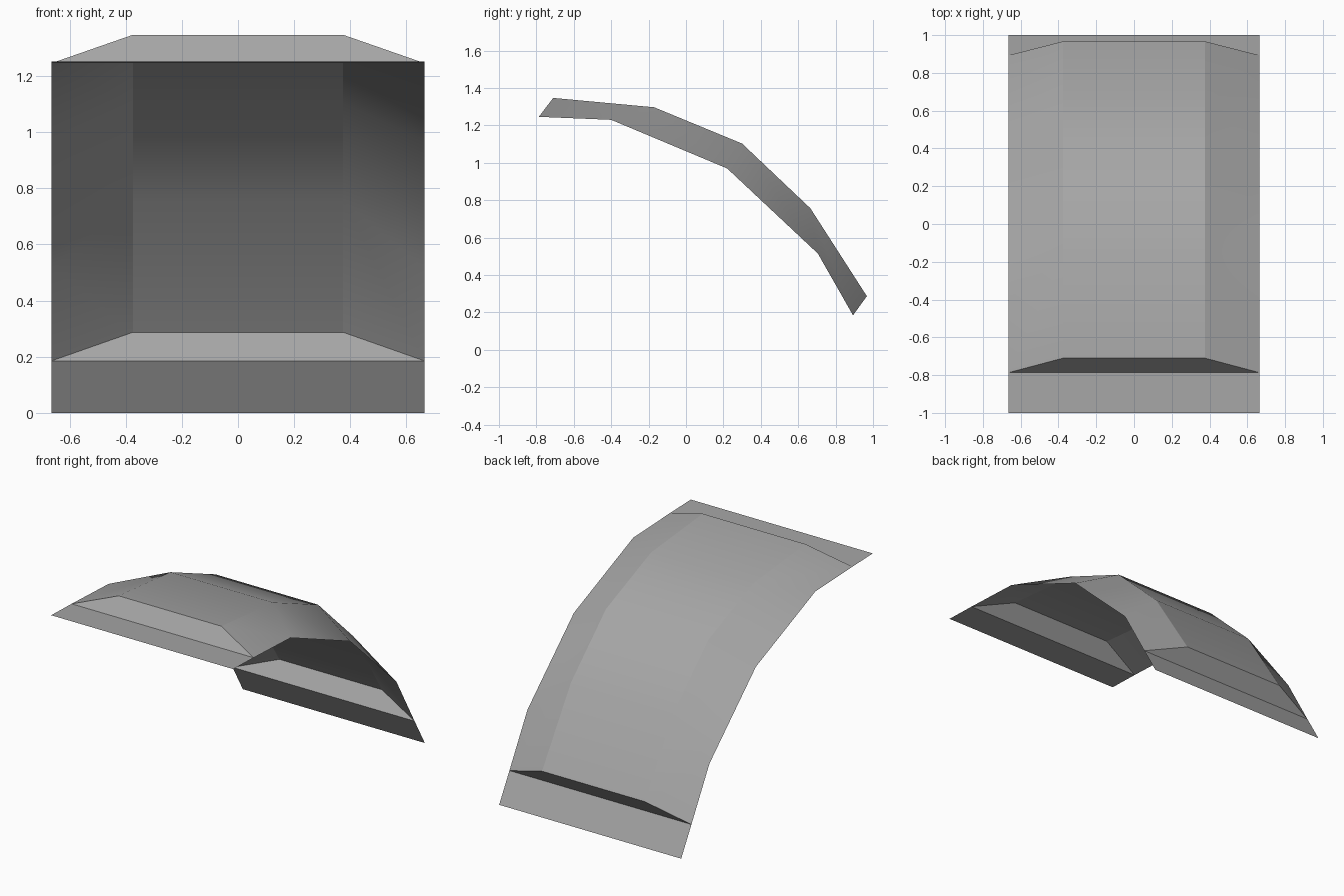
import bpy

cube = bpy.data.objects.get("Cube")
if cube:
    bpy.data.objects.remove(cube, do_unlink=True)

GREY = (0.38, 0.38, 0.38, 1.0)
mat = bpy.data.materials.new("plain_grey")
mat.use_nodes = True
mat.diffuse_color = GREY
mat.node_tree.nodes["Principled BSDF"].inputs["Base Color"].default_value = GREY

RIM_X, CROWN_X = 0.665, 0.375

# Side profiles (y, z) of the raised crown and of the lower rim, front to back
crown = [(-0.71, 1.347), (-0.17, 1.297), (0.30, 1.103), (0.665, 0.757), (0.967, 0.287)]
rim = [(-0.787, 1.246), (-0.40, 1.23), (0.22, 0.97), (0.705, 0.515), (0.893, 0.185)]
front_lip, back_lip = (-1.0, 1.252), (1.0, 0.0)


def rail(x, profile):
    return [(x, y, z) for y, z in profile]


def sheet(name, rail_a, rail_b, smooth=False):
    """Skin the gap between two rails of equal length with quads."""
    n = len(rail_a)
    faces = [(i, i + 1, n + i + 1, n + i) for i in range(n - 1)]
    mesh = bpy.data.meshes.new(name)
    mesh.from_pydata(rail_a + rail_b, [], faces)
    mesh.polygons.foreach_set("use_smooth", [smooth] * len(faces))
    mesh.materials.append(mat)
    obj = bpy.data.objects.new(name, mesh)
    bpy.context.collection.objects.link(obj)


# Curved shell: crown strip and a sloping strip on each side
sheet("crown_strip", rail(-CROWN_X, crown), rail(CROWN_X, crown), True)
sheet("left_slope", rail(CROWN_X, crown), rail(RIM_X, rim), True)
sheet("right_slope", rail(-RIM_X, rim), rail(-CROWN_X, crown), True)

# End walls and the flat lips that continue the rim beyond them
for side, i, lip in (("front", 0, front_lip), ("back", -1, back_lip)):
    flip = 1 if side == "front" else -1
    low = [(-RIM_X * flip, *rim[i]), (RIM_X * flip, *rim[i])]
    high = [(-CROWN_X * flip, *crown[i]), (CROWN_X * flip, *crown[i])]
    edge = [(-RIM_X * flip, *lip), (RIM_X * flip, *lip)]
    sheet(side + "_end_wall", low, high)
    sheet(side + "_lip", edge, low)
